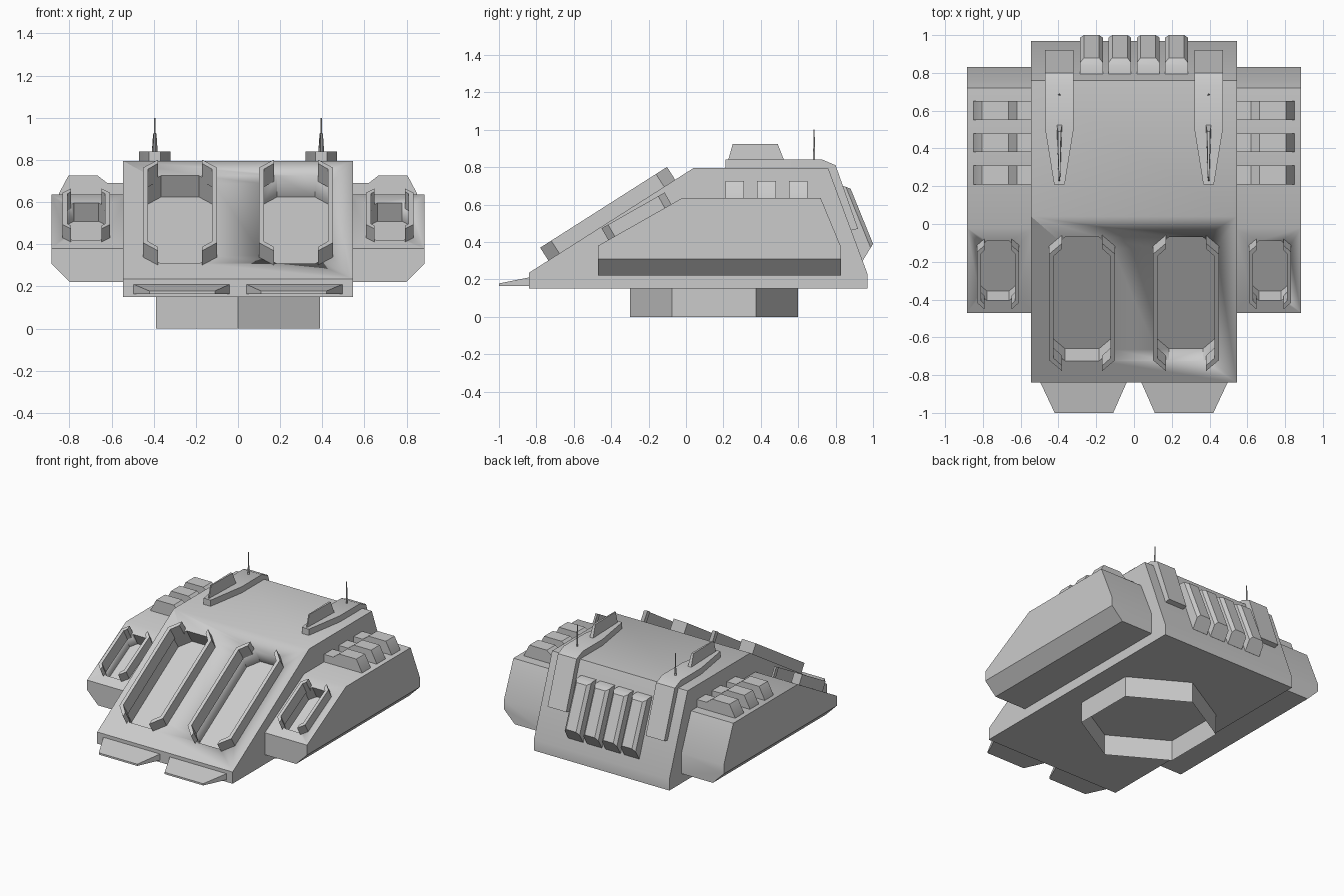
import bpy, bmesh, math
from mathutils import Vector

if "Cube" in bpy.data.objects:
    bpy.data.objects.remove(bpy.data.objects["Cube"])


def finish(name, bm, angle=35):
    bmesh.ops.recalc_face_normals(bm, faces=bm.faces)
    me = bpy.data.meshes.new(name)
    bm.to_mesh(me)
    bm.free()
    ob = bpy.data.objects.new(name, me)
    bpy.context.collection.objects.link(ob)
    bpy.ops.object.select_all(action='DESELECT')
    ob.select_set(True)
    bpy.context.view_layer.objects.active = ob
    bpy.ops.object.shade_smooth_by_angle(angle=math.radians(angle))
    return ob


def loft(a, b, bm=None):
    """Solid between two matching outlines of 3D points."""
    bm = bm or bmesh.new()
    va, vb = [bm.verts.new(p) for p in a], [bm.verts.new(p) for p in b]
    bm.faces.new(va)
    bm.faces.new(vb[::-1])
    for i in range(len(va)):
        j = (i + 1) % len(va)
        bm.faces.new((va[i], vb[i], vb[j], va[j]))
    return bm


def side_prism(profile, x0, x1):
    return loft([(x0, y, z) for y, z in profile], [(x1, y, z) for y, z in profile])


def cut(target, cutter):
    mod = target.modifiers.new("recess", 'BOOLEAN')
    mod.operation, mod.solver, mod.object = 'DIFFERENCE', 'EXACT', cutter
    bpy.ops.object.select_all(action='DESELECT')
    target.select_set(True)
    bpy.context.view_layer.objects.active = target
    bpy.ops.object.modifier_apply(modifier=mod.name)
    bpy.data.objects.remove(cutter)


def bay(target, name, cx, low, high, hw, s0, s1, e, t, height, depth):
    """Recess in a sloping face, flanked by a pair of bent rails."""
    o = Vector((cx, *low))
    d = Vector((0, high[0] - low[0], high[1] - low[1])).normalized()
    n = Vector((0, -d.z, d.y))

    def at(u, s, h):
        return o + Vector((u, 0, 0)) + d * s + n * h

    w, a, b = hw - t * .6, s0 + t * .6, s1 - t * .6
    ring = [(-w + e, a), (w - e, a), (w, a + e), (w, b - e),
            (w - e, b), (-w + e, b), (-w, b - e), (-w, a + e)]
    cutter = finish("cutter", loft([at(u, s, -depth) for u, s in ring],
                                   [at(u, s, .2) for u, s in ring]))
    cutter.hide_render = True
    cut(target, cutter)
    for k in (-1, 1):
        i = t * .5
        path = [(hw - e, s0), (hw, s0 + e), (hw, s1 - e), (hw - e, s1),
                (hw - e, s1 - t * 1.4), (hw - t, s1 - e - i),
                (hw - t, s0 + e + i), (hw - e, s0 + t * 1.4)]
        finish(name + "_rail", loft([at(k * u, s, -.02) for u, s in path],
                                    [at(k * u, s, height) for u, s in path]))


# main hull
hull = finish("main_hull", side_prism(
    [(-.84, .15), (.97, .15), (.97, .23), (.76, .795), (.04, .795), (-.84, .235)], -.545, .545))

# hexagonal turret collar, open tube
bm = bmesh.new()
pts = [(.45 * math.sin(i * math.pi / 3), .15 + .45 * math.cos(i * math.pi / 3)) for i in range(6)]
lo = [bm.verts.new((x, y, 0)) for x, y in pts]
hi = [bm.verts.new((x, y, .15)) for x, y in pts]
for i in range(6):
    j = (i + 1) % 6
    bm.faces.new((lo[i], lo[j], hi[j], hi[i]))
finish("turret_collar", bm)

for sx in (-1, 1):
    # large launch bay on the front slope
    bay(hull, "large_bay", sx * .275, (-.84, .235), (.04, .795),
        .175, .123, .927, .07, .024, .081, .12)

    # side pod with chamfered lower outer edge
    bm = side_prism([(-.47, .22), (.83, .22), (.83, .37), (.72, .635), (-.02, .635), (-.47, .38)],
                    sx * .53, sx * .885)
    edge = [g for g in bm.edges if all(abs(v.co.x) > .8 and v.co.z < .23 for v in g.verts)]
    bmesh.ops.bevel(bm, geom=edge, offset=.088, segments=1, affect='EDGES')
    pod = finish("side_pod", bm)
    bay(pod, "small_bay", sx * .72, (-.47, .38), (-.02, .635),
        .112, .062, .45, .04, .022, .072, .1)

    # three vents across each side pod
    for y in (.21, .38, .55):
        prof = [(.53, .6), (.85, .6), (.85, .64), (.805, .725), (.665, .725), (.62, .69), (.53, .69)]
        finish("side_vent", loft([(sx * x, y, z) for x, z in prof],
                                 [(sx * x, y + .1, z) for x, z in prof]))

    # front tow plate
    def plate(y, x0, x1, z0, z1):
        return [(sx * x0, y, z0), (sx * x1, y, z0), (sx * x1, y, z1), (sx * x0, y, z1)]
    finish("front_plate", loft(plate(-.83, .035, .5, .165, .212), plate(-1, .11, .42, .165, .178)))

    # roof pod: tapered nose on top, folded down the rear slope
    c = sx * .395
    bm = bmesh.new()
    stations = [(.21, .78, .21, .84, .028), (.5, .78, .5, .84, .075), (.73, .78, .73, .84, .075),
                (.75, .77, .80, .81, .075), (.87, .46, .92, .47, .075)]
    rows = [[bm.verts.new(p) for p in ((c - w, y0, z0), (c + w, y0, z0), (c + w, y1, z1), (c - w, y1, z1))]
            for y0, z0, y1, z1, w in stations]
    for r, q in zip(rows, rows[1:]):
        for i in range(4):
            j = (i + 1) % 4
            bm.faces.new((r[i], r[j], q[j], q[i]))
    bm.faces.new(rows[0])
    bm.faces.new(rows[-1])
    finish("roof_pod", bm)

    # thin fin and antenna on the roof pod
    base = [(c - .004, .225, .835), (c + .004, .225, .835), (c + .014, .525, .835), (c - .014, .525, .835)]
    top = [(c - .004, .25, .925), (c + .004, .25, .925), (c + .008, .49, .925), (c - .008, .49, .925)]
    finish("roof_fin", loft(base, top))
    ring = [(math.cos(k * math.pi / 3), math.sin(k * math.pi / 3)) for k in range(6)]
    finish("antenna", loft([(c + .007 * x, .685 + .007 * y, .83) for x, y in ring],
                           [(c + .003 * x, .685 + .003 * y, 1.0) for x, y in ring]), 70)

    # rear exhaust covers with chamfered outer edges
    for x in (.075, .225):
        bm = side_prism([(.79, .7), (.84, .7), (.88, .685), (1.0, .39), (.945, .3), (.9, .32)],
                        sx * x - .06, sx * x + .06)
        rim = [g for g in bm.edges if abs(g.verts[0].co.x - g.verts[1].co.x) < .01
               and min(v.co.y for v in g.verts) > .87 and max(v.co.y for v in g.verts) > .99
               and max(v.co.z for v in g.verts) > .6]
        bmesh.ops.bevel(bm, geom=rim, offset=.02, segments=1, affect='EDGES')
        finish("exhaust_cover", bm)
